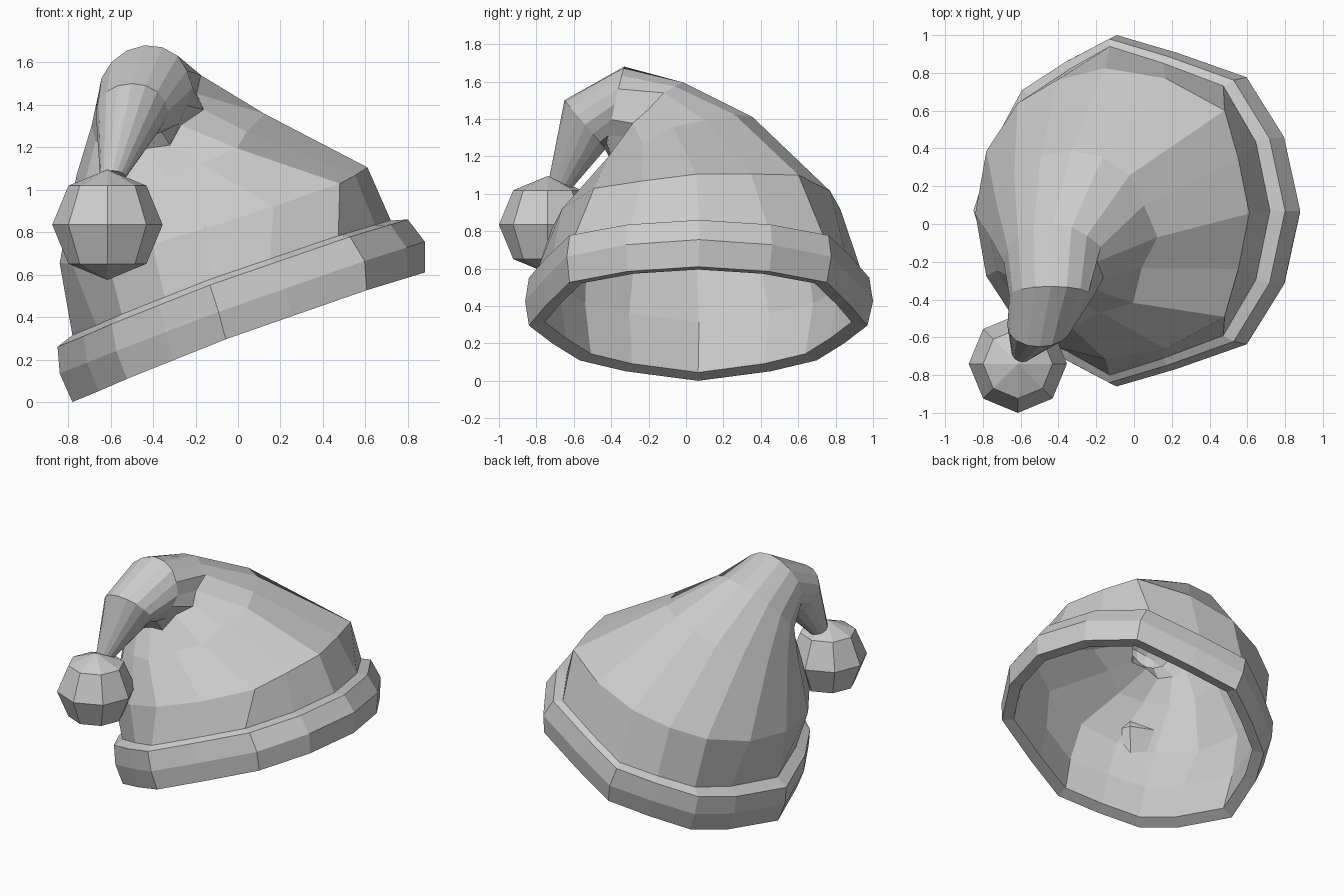
import bpy, bmesh
from math import sin, cos, pi
from mathutils import Vector

cube = bpy.data.objects.get("Cube")
if cube:
    bpy.data.objects.remove(cube, do_unlink=True)

grey = bpy.data.materials.new("light_grey")
grey.use_nodes = True
colour = (0.6, 0.6, 0.6, 1)
grey.diffuse_color = colour
grey.node_tree.nodes["Principled BSDF"].inputs["Base Color"].default_value = colour

# Half outlines from the right side round the back to the left side
CUFF = [(1, 0), (.9, .42), (.67, .76), (.24, .9), (-.13, 1),
        (-.42, .86), (-.69, .7), (-.85, .43), (-1, 0)]
BELLY = [(1, 0), (.92, .38), (.82, .71), (.39, .93), (-.05, 1),
         (-.4, .92), (-.69, .76), (-.92, .43), (-1, 0)]
ROUND = [(cos(pi * i / 8), sin(pi * i / 8)) for i in range(9)]


def finish(name, bm):
    mesh = bpy.data.meshes.new(name)
    bm.to_mesh(mesh)
    bm.free()
    mesh.materials.append(grey)
    obj = bpy.data.objects.new(name, mesh)
    bpy.context.collection.objects.link(obj)
    return obj


def ring(half, centre, u, v, bow=0, pleat=0):
    """Mirror a half outline and place it on side axis u and back axis v."""
    outline = half + [(x, -y) for x, y in half[-2:0:-1]]
    points = []
    for i, (x, y) in enumerate(outline):
        # pleats only gather on the front right-hand quarter of the bend
        gather = 1 + pleat * max(0, .8 * x - .6 * y) * (-1) ** i
        lift = Vector((0, 0, bow * y * y))
        points.append(Vector(centre) + (Vector(u) * x + Vector(v) * y) * gather + lift)
    return points


def loft(name, rings, closed=False, cap=False):
    bm = bmesh.new()
    loops = [[bm.verts.new(p) for p in points] for points in rings]
    pairs = list(zip(loops, loops[1:]))
    if closed:
        pairs.append((loops[-1], loops[0]))
    for low, high in pairs:
        for i in range(len(low)):
            j = (i + 1) % len(low)
            bm.faces.new((low[i], low[j], high[j], high[i]))
    if cap:
        bm.faces.new(loops[-1])
    return finish(name, bm)


# Tilted cuff: a closed band with thickness
cuff_top = ring(CUFF, (-.03, .07, .585), (.75, 0, .27), (0, .87, 0), .03)
loft("cuff", [
    ring(CUFF, (.05, .065, .32), (.76, 0, .275), (0, .82, 0), .03),
    ring(CUFF, (.05, .065, .305), (.83, 0, .305), (0, .905, 0), .03),
    ring(CUFF, (.02, .07, .445), (.86, 0, .31), (0, .93, 0), .02),
    ring(CUFF, (-.025, .07, .56), (.825, 0, .30), (0, .91, 0), .03),
    cuff_top,
], closed=True)

# Cloth cone: leans to the side, then folds over the front and hangs down
loft("hat_body", [
    cuff_top,
    ring(BELLY, (-.115, .055, .88), (.725, 0, .225), (0, .77, .05)),
    ring(ROUND, (-.33, -.07, 1.21), (.43, 0, .14), (0, .46, .16), pleat=.07),
    ring(ROUND, (-.43, -.20, 1.38), (.26, 0, .08), (0, .20, .20), pleat=-.12),
    ring(ROUND, (-.44, -.38, 1.46), (.22, 0, .02), (0, .05, .22), pleat=.04),
    ring(ROUND, (-.50, -.54, 1.37), (.17, 0, 0), (0, -.11, .13)),
    ring(ROUND, (-.59, -.67, 1.06), (.06, 0, 0), (0, -.06, .03)),
], cap=True)

# Pompom hanging from the tip
bm = bmesh.new()
bmesh.ops.create_uvsphere(bm, u_segments=8, v_segments=4, radius=.26)
finish("pompom", bm).location = (-.615, -.74, .835)
